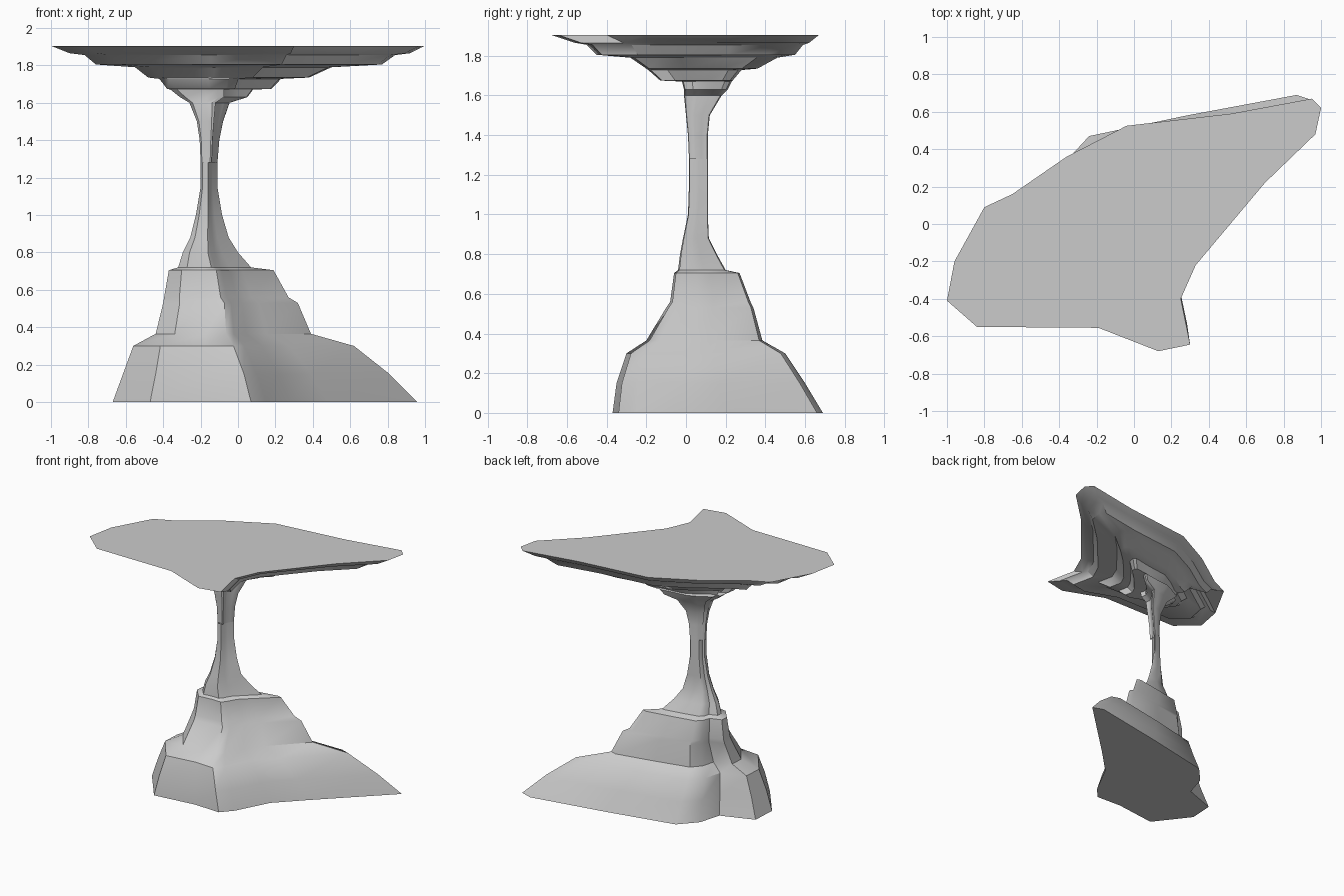
import bpy, bmesh, math

# Plan outlines, counter-clockwise
BASE = [(-.67, -.11), (-.47, -.37), (-.14, -.33), (.07, -.34), (.15, -.25), (.28, 0),
        (.48, .2), (.96, .66), (.87, .69), (.28, .58), (-.24, .47), (-.36, .34),
        (-.41, .17), (-.66, .08)]
TOP = [(-1, -.41), (-.84, -.55), (-.19, -.555), (.13, -.68), (.3, -.645), (.25, -.4),
       (.33, -.22), (.7, .22), (.97, .48), (1, .62), (.95, .67), (.52, .59), (-.04, .525),
       (-.36, .36), (-.65, .16), (-.8, .09), (-.61, .05), (-.96, -.2)]


def loft(name, outline, levels, cap_first):
    """Stack copies of an outline, each fitted to (z, x0, x1, y0, y1)."""
    xs, ys = zip(*outline)
    lx, hx, ly, hy = min(xs), max(xs), min(ys), max(ys)
    bm = bmesh.new()
    rings = []
    for z, x0, x1, y0, y1 in levels:
        rings.append([bm.verts.new((x0 + (x - lx) / (hx - lx) * (x1 - x0),
                                    y0 + (y - ly) / (hy - ly) * (y1 - y0), z))
                      for x, y in outline])
    n = len(outline)
    for a, b in zip(rings, rings[1:]):
        for i in range(n):
            j = (i + 1) % n
            bm.faces.new((a[i], a[j], b[j], b[i]))
    end = bm.faces.new(rings[0][::-1] if cap_first else rings[-1])
    bmesh.ops.triangulate(bm, faces=[end])
    me = bpy.data.meshes.new(name)
    bm.to_mesh(me)
    bm.free()
    ob = bpy.data.objects.new(name, me)
    bpy.context.collection.objects.link(ob)
    bpy.ops.object.select_all(action='DESELECT')
    ob.select_set(True)
    bpy.context.view_layer.objects.active = ob
    bpy.ops.object.shade_smooth_by_angle(angle=math.radians(35))
    return ob


# Stepped rock base narrowing into the lower column
loft("rock_base", BASE, [
    (0, -.67, .96, -.37, .69), (.15, -.615, .81, -.35, .6), (.3, -.56, .62, -.3, .5),
    (.365, -.44, .39, -.2, .385), (.53, -.4, .32, -.1, .34), (.56, -.395, .27, -.08, .325),
    (.705, -.37, .19, -.06, .27), (.72, -.32, .07, -.04, .2), (.8, -.295, 0, -.03, .155),
    (.88, -.255, -.05, -.015, .115), (1, -.225, -.085, .01, .11),
    (1.15, -.2, -.11, .015, .11), (1.28, -.2, -.11, .015, .11)], True)

# Upper column flaring in steps into the flat top
loft("flat_top", TOP, [
    (1.28, -.2, -.11, .015, .11), (1.4, -.205, -.1, .01, .11), (1.5, -.22, -.08, 0, .12),
    (1.6, -.26, -.045, -.01, .18), (1.63, -.31, .05, -.01, .21), (1.67, -.36, .08, -.02, .23),
    (1.675, -.38, .18, -.13, .235), (1.728, -.42, .23, -.19, .28), (1.735, -.48, .38, -.2, .36),
    (1.79, -.55, .5, -.28, .46), (1.805, -.76, .77, -.45, .55), (1.855, -.82, .84, -.5, .59),
    (1.865, -.9, .92, -.56, .62), (1.905, -1, 1, -.68, .67)], False)
